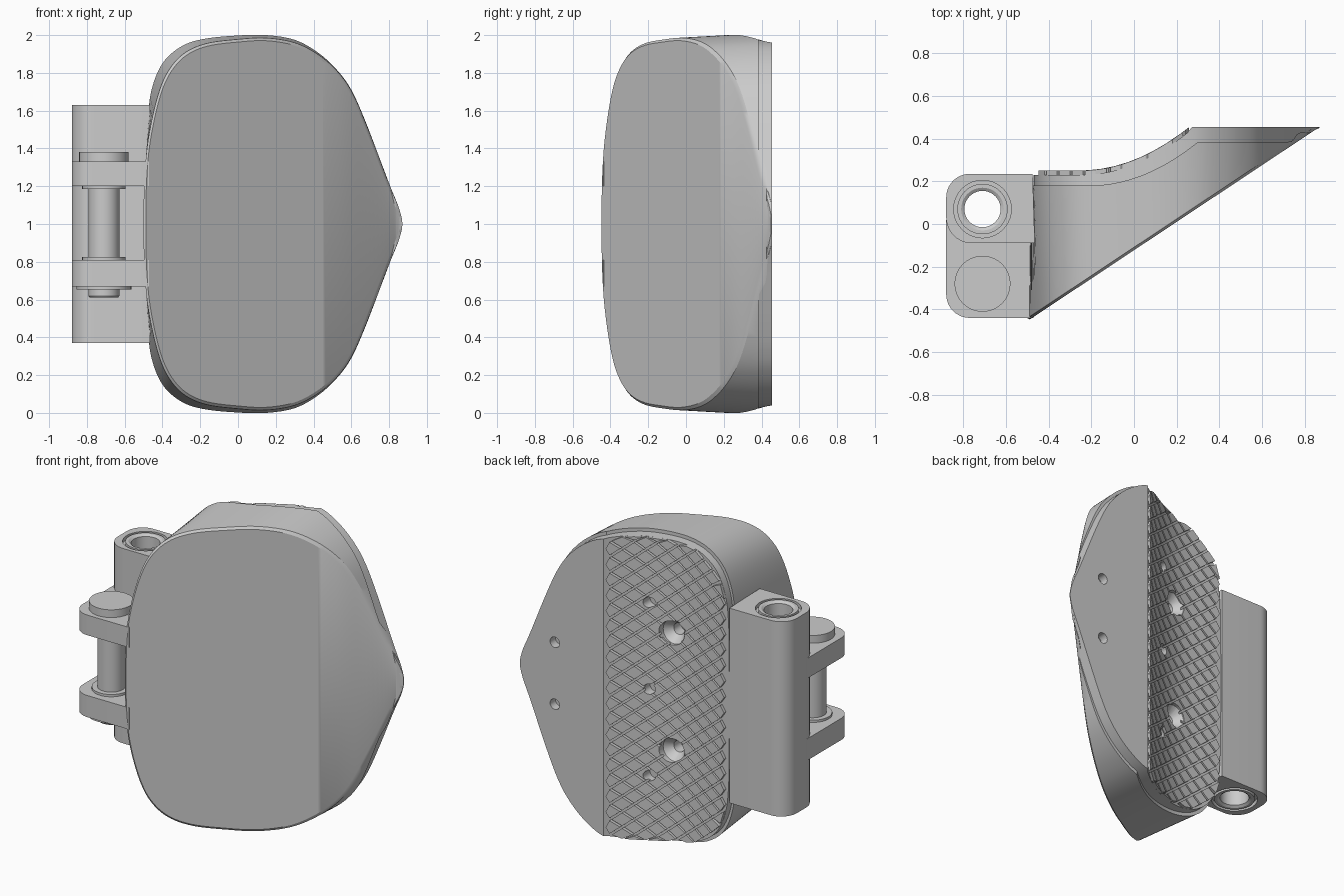
import bpy, bmesh, math
from mathutils import Vector

if "Cube" in bpy.data.objects:
    bpy.data.objects.remove(bpy.data.objects["Cube"])

def make(name, bm, smooth=True):
    bmesh.ops.remove_doubles(bm, verts=bm.verts, dist=0.0002)
    bmesh.ops.recalc_face_normals(bm, faces=bm.faces)
    me = bpy.data.meshes.new(name)
    bm.to_mesh(me)
    bm.free()
    ob = bpy.data.objects.new(name, me)
    bpy.context.collection.objects.link(ob)
    if smooth:
        shade(ob)
    return ob

def activate(ob):
    bpy.ops.object.select_all(action='DESELECT')
    ob.select_set(True)
    bpy.context.view_layer.objects.active = ob

def shade(ob):
    activate(ob)
    bpy.ops.object.shade_smooth_by_angle(angle=math.radians(30))

def cut(ob, cutter, smooth=True):
    m = ob.modifiers.new("holes", 'BOOLEAN')
    m.operation, m.object, m.solver = 'DIFFERENCE', cutter, 'EXACT'
    activate(ob)
    bpy.ops.object.modifier_apply(modifier=m.name)
    if smooth:
        shade(ob)

def lathe(bm, profile, origin, axis='Z', n=40, closed=False):
    """Revolve (radius, height) points; ends are capped unless closed into a tube."""
    rings = []
    for r, h in profile:
        ring = []
        for k in range(n):
            a = 2 * math.pi * k / n
            c, s = r * math.cos(a), r * math.sin(a)
            p = Vector((c, s, h)) if axis == 'Z' else Vector((c, h, s))
            ring.append(bm.verts.new(p + Vector(origin)))
        rings.append(ring)
    pairs = list(zip(rings, rings[1:])) + ([(rings[-1], rings[0])] if closed else [])
    for a, b in pairs:
        for k in range(n):
            bm.faces.new((a[k], a[(k+1) % n], b[(k+1) % n], b[k]))
    if not closed:
        bm.faces.new(rings[0])
        bm.faces.new(rings[-1])

# ---- body outline: upper half, back x / half-height, front x / half-height
rows = [(-.485, 0, -.5, 0), (-.483, .25, -.495, .25), (-.48, .5, -.475, .45),
        (-.46, .7, -.43, .66), (-.40, .85, -.375, .80), (-.30, .94, -.29, .90),
        (-.18, .98, -.17, .955), (0, .998, 0, .978), (.15, 1, .15, .985),
        (.30, .975, .30, .96), (.42, .91, .42, .90), (.52, .82, .52, .815),
        (.60, .71, .60, .705), (.68, .53, .68, .525), (.80, .215, .80, .21),
        (.85, .09, .85, .085), (.87, 0, .87, 0)]

def spline(pts, n):
    flip = lambda p: Vector((p[0], -p[1]))
    P = [flip(pts[1])] + [Vector(p) for p in pts] + [flip(pts[-2])]
    out = []
    for a, b, c, d in zip(P, P[1:], P[2:], P[3:]):
        for k in range(n):
            t = k / n
            out.append(.5 * (2*b + (c-a)*t + (2*a-5*b+4*c-d)*t*t + (3*b-a-3*c+d)*t**3))
    return out + [P[-2]]

back = spline([r[:2] for r in rows], 6)
front = spline([r[2:] for r in rows], 6)

def plane_y(x):
    return -.455 + (x + .5) * .91 / 1.37

def back_y(x):
    return .25 + .205 * min(max((x + .25) / .51, 0), 1) ** 2

def seam_y(x):
    return back_y(x - .04) - .07 + .045 * min(max((x - .74) / .03, 0), 1)

def base_y(x):
    return back_y(x) - (.02 if x < .258 else 0)

def loft(bm, sections):
    """Each section is a list of (x, y, half height); mirrored about z = 1."""
    rings = []
    for sec in sections:
        rings.append(([bm.verts.new((x, y, 1 + h)) for x, y, h in sec],
                      [bm.verts.new((x, y, 1 - h)) for x, y, h in sec]))
    n = len(sections[0])
    for (u0, l0), (u1, l1) in zip(rings, rings[1:]):
        for i in range(n - 1):
            bm.faces.new((u0[i], u0[i+1], u1[i+1], u1[i]))
            bm.faces.new((l0[i+1], l0[i], l1[i], l1[i+1]))
    for u, l in (rings[0], rings[-1]):
        for i in range(n - 1):
            bm.faces.new((u[i], u[i+1], l[i+1], l[i]))

# ---- shell with softened front edge
edge = [(x, min(plane_y(x) + .014, .45), h) for x, h in front]
face = [(.1 + (x - .1) * .98, plane_y(.1 + (x - .1) * .98), h * .985) for x, h in front]
rear = [(b.x, max(seam_y(b.x), e[1] + .001), b.y) for b, e in zip(back, edge)]
bm = bmesh.new()
loft(bm, [face, edge, rear])
shell = make("shell", bm, False)

# ---- back plate, slightly inset from the shell
def inset(p):
    k = .978 + .022 * min(max((p.x - .6) / .25, 0), 1)
    return Vector((.1 + (p.x - .1) * k, p.y * k))
outline = [inset(p) for p in back]
bm = bmesh.new()
loft(bm, [[(x, min(max(seam_y(x) - .003, plane_y(x)), .45), h) for x, h in outline],
          [(x, base_y(x), h) for x, h in outline]])
plate = make("back_plate", bm, False)

# ---- raised diamond grip
def half_height(x):
    for a, b in zip(outline, outline[1:]):
        if a.x <= x <= b.x:
            return a.y + (b.y - a.y) * (x - a.x) / max(b.x - a.x, 1e-6)
    return 0

px, pz, fill = .12, .10, .84
bm = bmesh.new()
for i in range(-9, 7):
    for j in range(-22, 23):
        if (i + j) % 2:
            continue
        pts = []
        for dx, dz in ((1, 0), (0, 1), (-1, 0), (0, -1)):
            x = min(max(i*px/2 + dx*px/2*fill, -.447), .258)
            h = half_height(x)
            pts.append((x, min(max(j*pz/2 + dz*pz/2*fill, -h), h)))
        area = abs(sum(a[0]*b[1] - b[0]*a[1] for a, b in zip(pts, pts[1:] + pts[:1]))) / 2
        if area < 8e-4:
            continue
        lo = [bm.verts.new((x, back_y(x) - .026, 1 + z)) for x, z in pts]
        hi = [bm.verts.new((x, back_y(x), 1 + z)) for x, z in pts]
        bm.faces.new(lo)
        bm.faces.new(hi)
        for k in range(4):
            m = (k + 1) % 4
            bm.faces.new((lo[k], lo[m], hi[m], hi[k]))
grip = make("diamond_grip", bm, False)

# ---- screw holes: plain and countersunk
bm = bmesh.new()
for x, z in ((.62, .8), (.62, 1.2), (.04, .44), (.04, 1), (.04, 1.56)):
    y = back_y(x)
    lathe(bm, [(.034, y - .055), (.034, y + .1)], (x, 0, z), 'Y', 24)
for z in (.62, 1.38):
    y = back_y(-.09)
    lathe(bm, [(.037, y - .14), (.037, y - .07), (.078, y - .02), (.078, y + .1)],
          (-.09, 0, z), 'Y', 32)
cutter = make("hole_cutter", bm, False)
cutter.hide_render = True
cut(shell, cutter)
cut(plate, cutter)
cut(grip, cutter, False)

# ---- hinge: rounded profiles extruded along z
def arc(cx, cy, r, a0, a1, n=10):
    return [(cx + r*math.cos(math.radians(a0 + (a1-a0)*k/n)),
             cy + r*math.sin(math.radians(a0 + (a1-a0)*k/n))) for k in range(n + 1)]

def prism(name, pts, z0, z1):
    bm = bmesh.new()
    f = bm.faces.new([bm.verts.new((x, y, z0)) for x, y in pts])
    g = bmesh.ops.extrude_face_region(bm, geom=[f])
    bmesh.ops.translate(bm, vec=(0, 0, z1 - z0),
                        verts=[v for v in g['geom'] if isinstance(v, bmesh.types.BMVert)])
    return make(name, bm)

block = prism("hinge_block", [(-.465, -.09), (-.475, .235)] + arc(-.77, .125, .11, 90, 180)
              + arc(-.76, .03, .12, 180, 270), .37, 1.63)
bm = bmesh.new()
lathe(bm, [(.135, .3), (.135, 1.7)], (-.71, .07, 0))
bore = make("bore_cutter", bm, False)
bore.hide_render = True
cut(block, bore)
for c in (cutter, bore):
    bpy.data.objects.remove(c)

# bushing with a groove at each end
bm = bmesh.new()
lathe(bm, [(.085, .38), (.1, .37), (.118, .37), (.118, .395), (.136, .395), (.136, 1.605),
           (.118, 1.605), (.118, 1.63), (.1, 1.63), (.085, 1.62)], (-.71, .07, 0), closed=True)
make("bushing", bm)

# lugs and pin
lug = arc(-.77, -.33, .11, 180, 270) + [(-.47, -.44), (-.47, -.085), (-.78, -.085),
                                       (-.83, -.05), (-.88, .02)]
prism("lower_lug", lug, .67, .81)
prism("upper_lug", lug, 1.20, 1.33)
bm = bmesh.new()
lathe(bm, [(.075, .61), (.082, .62), (.082, .652), (.145, .652), (.145, .68), (.115, .68),
           (.115, .825), (.082, .825), (.082, 1.185), (.115, 1.185), (.115, 1.32),
           (.131, 1.32), (.131, 1.38)], (-.71, -.28, 0))
make("hinge_pin", bm)
